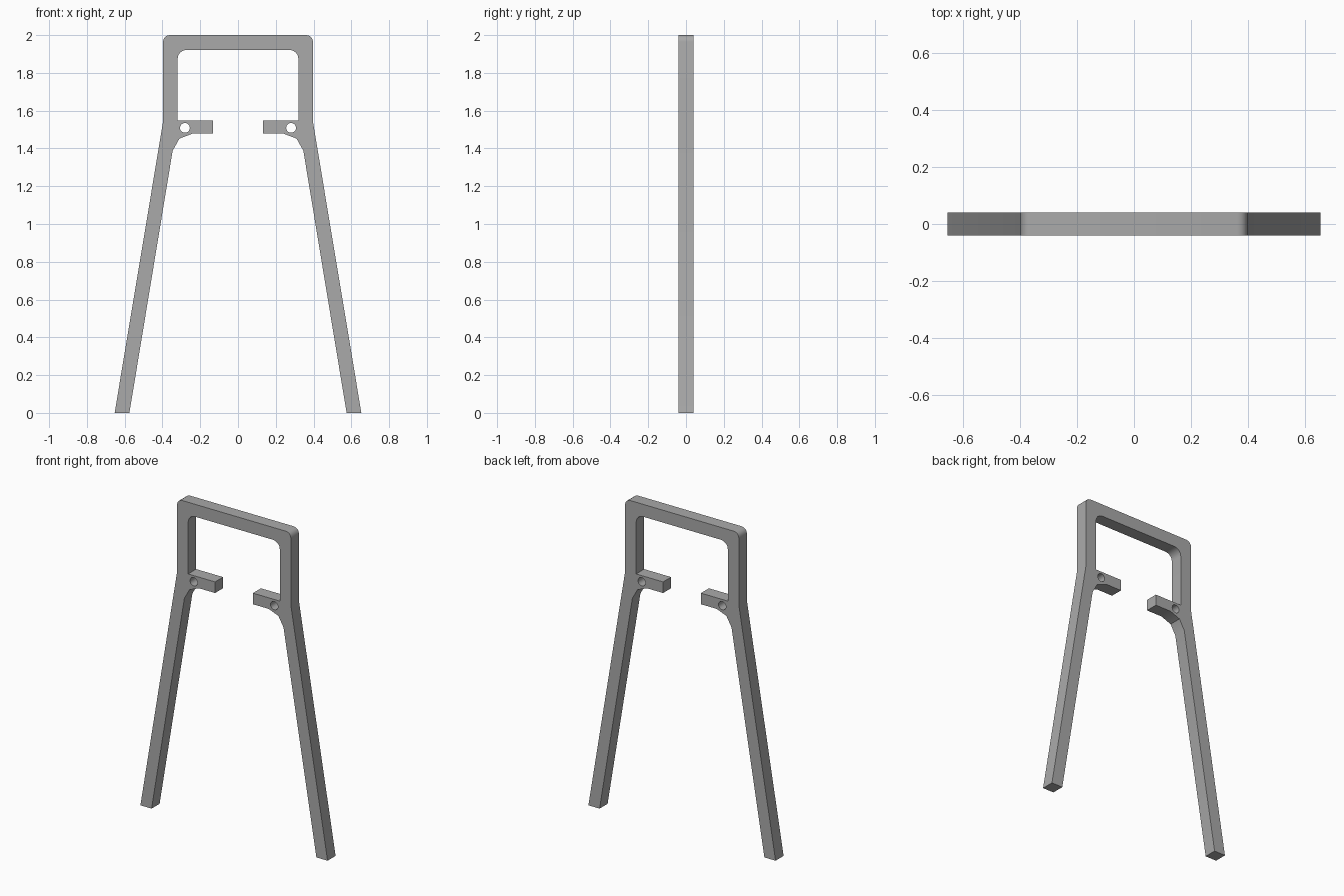
import bpy, bmesh
from math import cos, sin, pi

default_cube = bpy.data.objects.get("Cube")
if default_cube:
    bpy.data.objects.remove(default_cube)

DEPTH = 0.08

grey = bpy.data.materials.new("plain grey")
grey.use_nodes = True
colour = (0.4, 0.4, 0.4, 1)
grey.diffuse_color = colour
grey.node_tree.nodes["Principled BSDF"].inputs["Base Color"].default_value = colour


def arc(cx, cz, radius, start, end, steps):
    """Points along an arc, angles in units of pi."""
    angles = [pi * (start + (end - start) * i / steps) for i in range(steps + 1)]
    return [(cx + radius * cos(a), cz + radius * sin(a)) for a in angles]


def add_loop(bm, points):
    verts = [bm.verts.new((x, -DEPTH / 2, z)) for x, z in points]
    return [bm.edges.new((v, verts[i - 1])) for i, v in enumerate(verts)]


# Left half of the frame: leg, bracket arm, upright and half the top bar
outline = [(0.575, 0), (0.653, 0), (0.397, 1.54)]
outline += arc(0.362, 1.965, 0.035, 0, 0.5, 4)
outline += [(0, 2), (0, 1.922)]
outline += arc(0.272, 1.874, 0.048, 0.5, 0, 4)
outline += [(0.32, 1.548), (0.132, 1.548), (0.132, 1.478)]
outline += [(0.242, 1.478), (0.31, 1.452), (0.346, 1.388)]
bolt_hole = arc(0.281, 1.509, 0.026, 0, 2, 20)[:-1]

bm = bmesh.new()
edges = add_loop(bm, outline) + add_loop(bm, bolt_hole)
bmesh.ops.triangle_fill(bm, edges=edges, use_beauty=True)
bmesh.ops.dissolve_limit(bm, angle_limit=0.01, verts=[], edges=bm.edges[:])

# Thicken the outline, leaving the middle open for the mirrored half
result = bmesh.ops.extrude_face_region(bm, geom=bm.faces[:], use_keep_orig=True)
moved = [g for g in result["geom"] if isinstance(g, bmesh.types.BMVert)]
bmesh.ops.translate(bm, verts=moved, vec=(0, DEPTH, 0))
bmesh.ops.recalc_face_normals(bm, faces=bm.faces[:])
seam = [f for f in bm.faces if all(abs(v.co.x) < 1e-4 for v in f.verts)]
bmesh.ops.delete(bm, geom=seam, context="FACES_ONLY")

mesh = bpy.data.meshes.new("leg_frame")
bm.to_mesh(mesh)
bm.free()
mesh.materials.append(grey)
frame = bpy.data.objects.new("leg_frame", mesh)
bpy.context.collection.objects.link(frame)

mirror = frame.modifiers.new("mirror halves", "MIRROR")
mirror.use_clip = True

# Smooth the rounded corners and holes, keep the edges crisp
bpy.ops.object.select_all(action="DESELECT")
frame.select_set(True)
bpy.context.view_layer.objects.active = frame
bpy.ops.object.shade_smooth_by_angle(angle=pi / 6)
